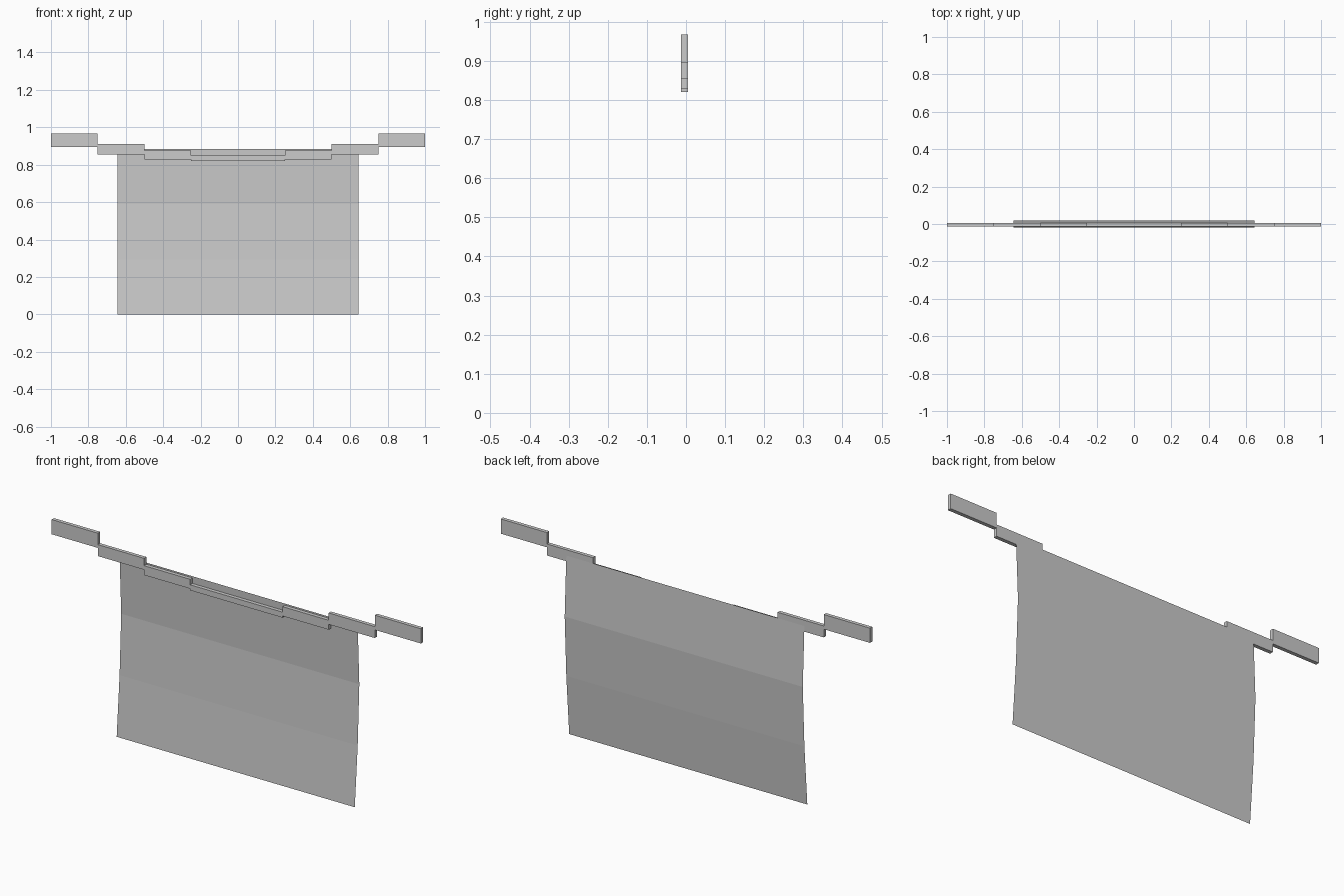
import bpy

if "Cube" in bpy.data.objects:
    bpy.data.objects.remove(bpy.data.objects["Cube"])

grey = bpy.data.materials.new("plain_grey")
grey.diffuse_color = (0.6, 0.6, 0.6, 1)
grey.use_nodes = True
grey.node_tree.nodes["Principled BSDF"].inputs["Base Color"].default_value = grey.diffuse_color


def make_part(name, verts, faces):
    mesh = bpy.data.meshes.new(name)
    mesh.from_pydata(verts, [], faces)
    mesh.materials.append(grey)
    obj = bpy.data.objects.new(name, mesh)
    bpy.context.collection.objects.link(obj)
    return obj


def make_box(name, x0, x1, z0, z1, y0=-0.013, y1=0.005):
    verts = [(x, y, z) for x in (x0, x1) for y in (y0, y1) for z in (z0, z1)]
    faces = [(0, 1, 3, 2), (4, 6, 7, 5), (0, 4, 5, 1),
             (2, 3, 7, 6), (0, 2, 6, 4), (1, 5, 7, 3)]
    return make_box_part(name, verts, faces)


def make_box_part(name, verts, faces):
    return make_part(name, verts, faces)


# Sagging rail: stepped bars, mirrored left and right
make_box("rail_middle", -0.25, 0.25, 0.821, 0.848)
steps = [("rail_inner", 0.25, 0.50, 0.829, 0.875),
         ("rail_outer", 0.50, 0.75, 0.855, 0.911),
         ("rail_end", 0.75, 1.00, 0.895, 0.967)]
for name, xa, xb, z0, z1 in steps:
    make_box(name + "_right", xa, xb, z0, z1)
    make_box(name + "_left", -xb, -xa, z0, z1)

# Hanging cloth: a thin sheet gently bent along its height
profile = [(0.005, 0.883), (0.0175, 0.589), (0.005, 0.294), (-0.0175, 0.0)]
verts = [(x, y, z) for y, z in profile for x in (-0.645, 0.645)]
faces = [(2 * i, 2 * i + 2, 2 * i + 3, 2 * i + 1) for i in range(3)]
make_part("hanging_cloth", verts, faces)
